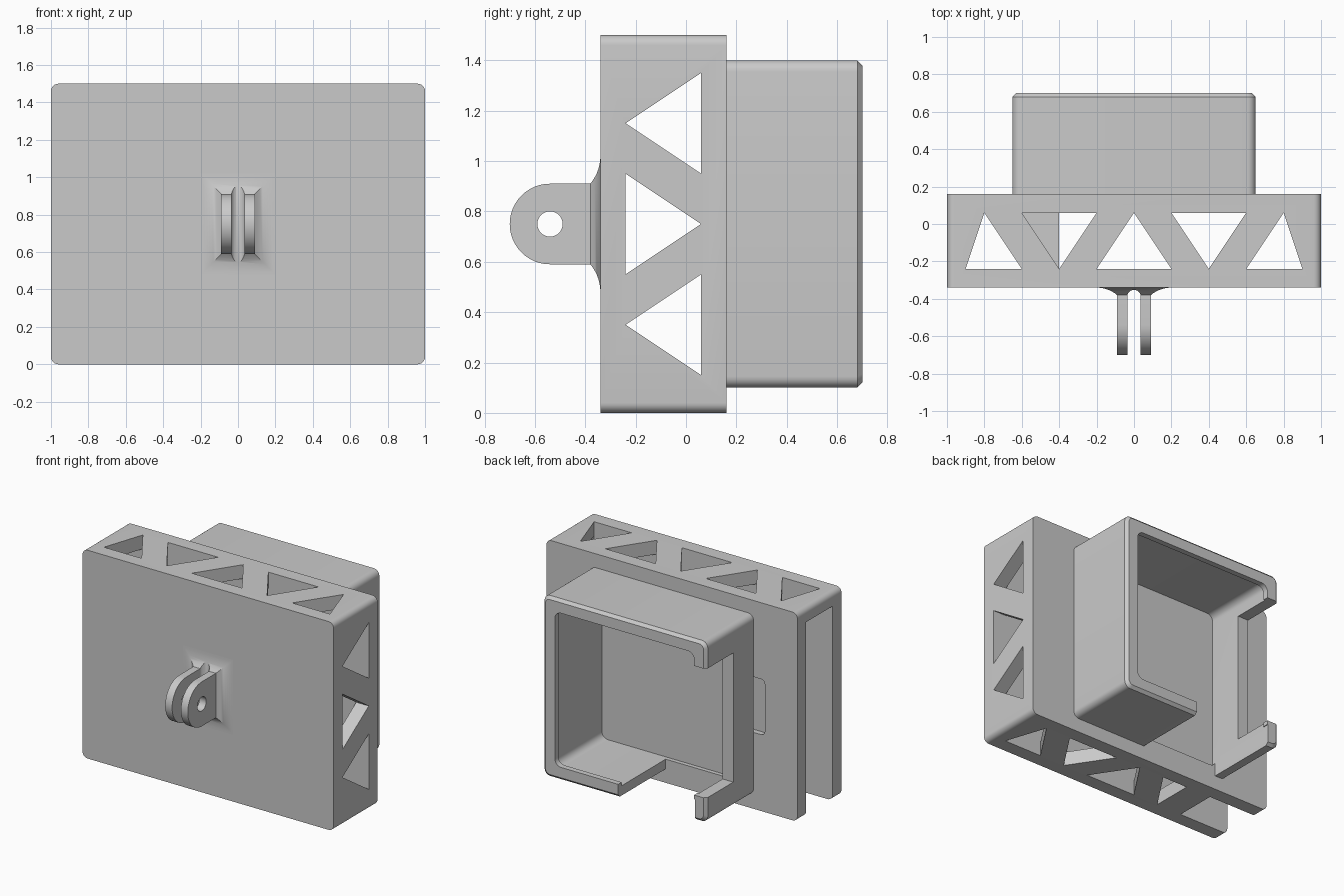
import bpy, bmesh
from math import cos, sin, pi, sqrt

cube = bpy.data.objects.get("Cube")
if cube:
    bpy.data.objects.remove(cube, do_unlink=True)

grey = bpy.data.materials.new("matte grey")
grey.use_nodes = True
colour = (0.59, 0.59, 0.59, 1)
grey.diffuse_color = colour
grey.node_tree.nodes["Principled BSDF"].inputs["Base Color"].default_value = colour


def loft(name, rings):
    """Closed solid skinned through rings of equal length."""
    bm = bmesh.new()
    loops = [[bm.verts.new(p) for p in ring] for ring in rings]
    n = len(loops[0])
    for a, b in zip(loops, loops[1:]):
        for i in range(n):
            j = (i + 1) % n
            bm.faces.new((a[i], a[j], b[j], b[i]))
    bm.faces.new(loops[0])
    bm.faces.new(loops[-1])
    bmesh.ops.recalc_face_normals(bm, faces=bm.faces)
    mesh = bpy.data.meshes.new(name)
    bm.to_mesh(mesh)
    bm.free()
    mesh.materials.append(grey)
    obj = bpy.data.objects.new(name, mesh)
    bpy.context.collection.objects.link(obj)
    return obj


def prism(name, outline, axis, lo, hi):
    """Extrude a 2D outline along x, y or z."""
    place = {"x": lambda a, b, d: (d, a, b),
             "y": lambda a, b, d: (a, d, b),
             "z": lambda a, b, d: (a, b, d)}[axis]
    return loft(name, [[place(a, b, d) for a, b in outline] for d in (lo, hi)])


def rect(x0, x1, z0, z1, r=0.0, steps=6):
    """Rectangle outline with optional rounded corners."""
    if r == 0:
        return [(x0, z0), (x1, z0), (x1, z1), (x0, z1)]
    centres = [(x1 - r, z1 - r), (x0 + r, z1 - r), (x0 + r, z0 + r), (x1 - r, z0 + r)]
    return [(cx + r * cos(t), cz + r * sin(t))
            for q, (cx, cz) in enumerate(centres)
            for t in [(q + k / steps) * pi / 2 for k in range(steps + 1)]]


def box(x0, x1, y0, y1, z0, z1, r=0.0):
    return prism("cutter", rect(x0, x1, z0, z1, r), "y", y0, y1)


def arc(cx, cy, r, start, end, steps):
    return [(cx + r * cos(start + (end - start) * k / steps),
             cy + r * sin(start + (end - start) * k / steps)) for k in range(steps + 1)]


def cut(obj, cutters):
    """Subtract every cutter, then bake the result and drop the cutters."""
    for c in cutters:
        c.hide_render = True
        mod = obj.modifiers.new("cut", "BOOLEAN")
        mod.operation, mod.solver, mod.object = "DIFFERENCE", "EXACT", c
    graph = bpy.context.evaluated_depsgraph_get()
    obj.data = bpy.data.meshes.new_from_object(obj.evaluated_get(graph))
    obj.modifiers.clear()
    for c in cutters:
        bpy.data.objects.remove(c, do_unlink=True)


def finish(obj):
    bpy.ops.object.select_all(action="DESELECT")
    obj.select_set(True)
    bpy.context.view_layer.objects.active = obj
    bpy.ops.object.shade_smooth_by_angle(angle=pi / 6)


def pocket(y0, y1):
    """Cutter for the inside of the rear holder."""
    return box(-0.565, 0.58, y0, y1, 0.17, 1.33, 0.05)


# Wide sleeve, open at one end
FRONT, BACK, IN_F, IN_B = -0.34, 0.16, -0.24, 0.06
sleeve = prism("sleeve", rect(-1, 1, 0, 1.5, 0.04), "y", FRONT, BACK)
cuts = [box(-1.2, 0.9, IN_F, IN_B, 0.1, 1.4),
        box(-1.2, -0.6, IN_F, IN_B, -0.1, 0.2)]

# Truss openings through the top and bottom walls
for i in range(5):
    x = -0.8 + 0.4 * i
    base, tip = (IN_F, IN_B) if i % 2 == 0 else (IN_B, IN_F)
    left, right = max(x - 0.2, -0.9), min(x + 0.2, 0.9)
    cuts.append(prism("cutter", [(left, base), (right, base), (x, tip)], "z", 1.3, 1.6))
    if i > 0:
        low = x if i == 1 else left
        cuts.append(prism("cutter", [(low, base), (right, base), (x, tip)], "z", -0.1, 0.2))

# Truss openings through the closed end
for i in range(3):
    z = 0.35 + 0.4 * i
    base, tip = (IN_B, IN_F) if i % 2 == 0 else (IN_F, IN_B)
    cuts.append(prism("cutter", [(base, z - 0.2), (base, z + 0.2), (tip, z)], "x", 0.8, 1.1))

# Holder floor sunk into the back wall, and the finger recess beside it
cuts.append(pocket(0.13, 0.3))
cuts.append(box(-0.74, -0.6, 0.12, 0.3, 0.55, 0.95, 0.03))
cut(sleeve, cuts)
finish(sleeve)

# Rear holder: a tube with a chamfered rim and a slim inner lip
REAR = 0.7


def ring(y, inset):
    return [(x, y, z) for x, z in
            rect(-0.65 + inset, 0.65 - inset, 0.1 + inset, 1.4 - inset, 0.045 - inset / 2)]


holder = loft("rear_holder", [ring(BACK, 0), ring(REAR - 0.02, 0), ring(REAR, 0.02)])
cut(holder, [
    pocket(0.0, 0.66),
    box(-0.555, 0.555, 0.5, 0.8, 0.195, 1.305, 0.05),
    box(-0.8, -0.5, 0.39, 0.8, 0.28, 1.21),     # side opening
    box(-0.56, 0.05, 0.1, 0.8, 0.0, 0.25),      # bottom opening
])
finish(holder)

# Flared foot of the mount, a concave fillet fading into the front wall
SPREAD, DEPTH = 0.11, 0.04
radius = (SPREAD ** 2 + DEPTH ** 2) / (2 * DEPTH)
rings = []
for k in range(9):
    s = SPREAD * k / 8
    y = FRONT - (radius - sqrt(radius ** 2 - s ** 2))
    o = SPREAD - s
    rings.append([(x, y, z) for x, z in rect(-0.09 - o, 0.09 + o, 0.59 - o, 0.91 + o)])
foot = loft("mount_foot", rings)
cut(foot, [prism("cutter", arc(0, -0.388, 0.036, 0, 2 * pi * 23 / 24, 23), "z", 0.3, 1.2)])
finish(foot)

# Pair of round-ended mount prongs with a pin hole
for side, name in ((-1, "right"), (1, "left")):
    outline = [(-0.378, 0.59), (-0.378, 0.91)] + arc(-0.54, 0.75, 0.16, pi / 2, 3 * pi / 2, 24)
    prong = prism(name + "_prong", outline, "x", side * 0.035, side * 0.09)
    cut(prong, [prism("cutter", arc(-0.54, 0.75, 0.05, 0, 2 * pi * 31 / 32, 31), "x", -0.3, 0.3)])
    finish(prong)
